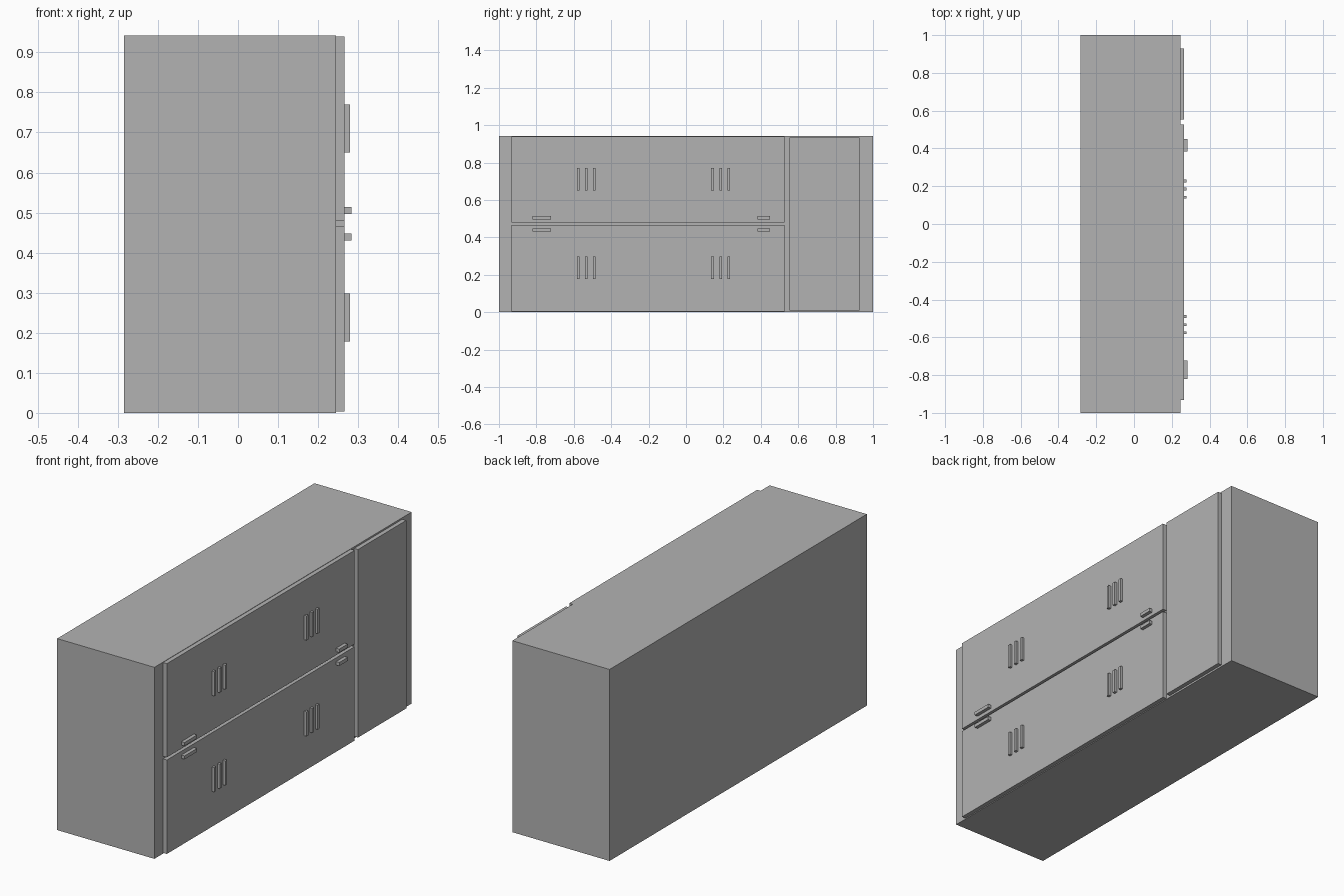
import bpy

cube = bpy.data.objects.get("Cube")
if cube:
    bpy.data.objects.remove(cube, do_unlink=True)

# Single plain grey finish
grey = bpy.data.materials.new("plain_grey")
grey.use_nodes = True
colour = (0.45, 0.45, 0.45, 1)
grey.diffuse_color = colour
grey.node_tree.nodes["Principled BSDF"].inputs["Base Color"].default_value = colour


def box(name, xs, ys, zs):
    """Box spanning the given (min, max) range on each axis."""
    spans = (xs, ys, zs)
    bpy.ops.mesh.primitive_cube_add(size=1, location=[(a + b) / 2 for a, b in spans])
    ob = bpy.context.object
    ob.name = name
    ob.scale = [b - a for a, b in spans]
    bpy.ops.object.transform_apply(location=False, rotation=False, scale=True)
    ob.data.materials.append(grey)
    return ob


FRONT = 0.245   # cabinet face
DOOR = 0.266    # outer face of the doors
TOP = 0.942

# Cabinet body
box("cabinet_body", (-0.284, FRONT), (-1, 1), (0, TOP))

# Two wide doors and one tall side door
wide = (-0.933, 0.527)
box("lower_door", (FRONT, DOOR), wide, (0.004, 0.466))
box("upper_door", (FRONT, DOOR), wide, (0.479, 0.94))
box("tall_side_door", (FRONT, DOOR), (0.553, 0.928), (0.009, 0.934))

# Handles and vent ribs, repeated on both wide doors
for level, handle_z, vent_z in (("lower", 0.439, 0.238), ("upper", 0.505, 0.71)):
    for side, ys in (("front", (-0.82, -0.722)), ("back", (0.383, 0.449))):
        box(f"{level}_{side}_handle", (DOOR, 0.283), ys,
            (handle_z - 0.0085, handle_z + 0.0085))
    for side, centre in (("front", -0.533), ("back", 0.185)):
        for i in (-1, 0, 1):
            y = centre + i * 0.043
            box(f"{level}_{side}_vent_rib", (DOOR, 0.279),
                (y - 0.007, y + 0.007), (vent_z - 0.06, vent_z + 0.06))
